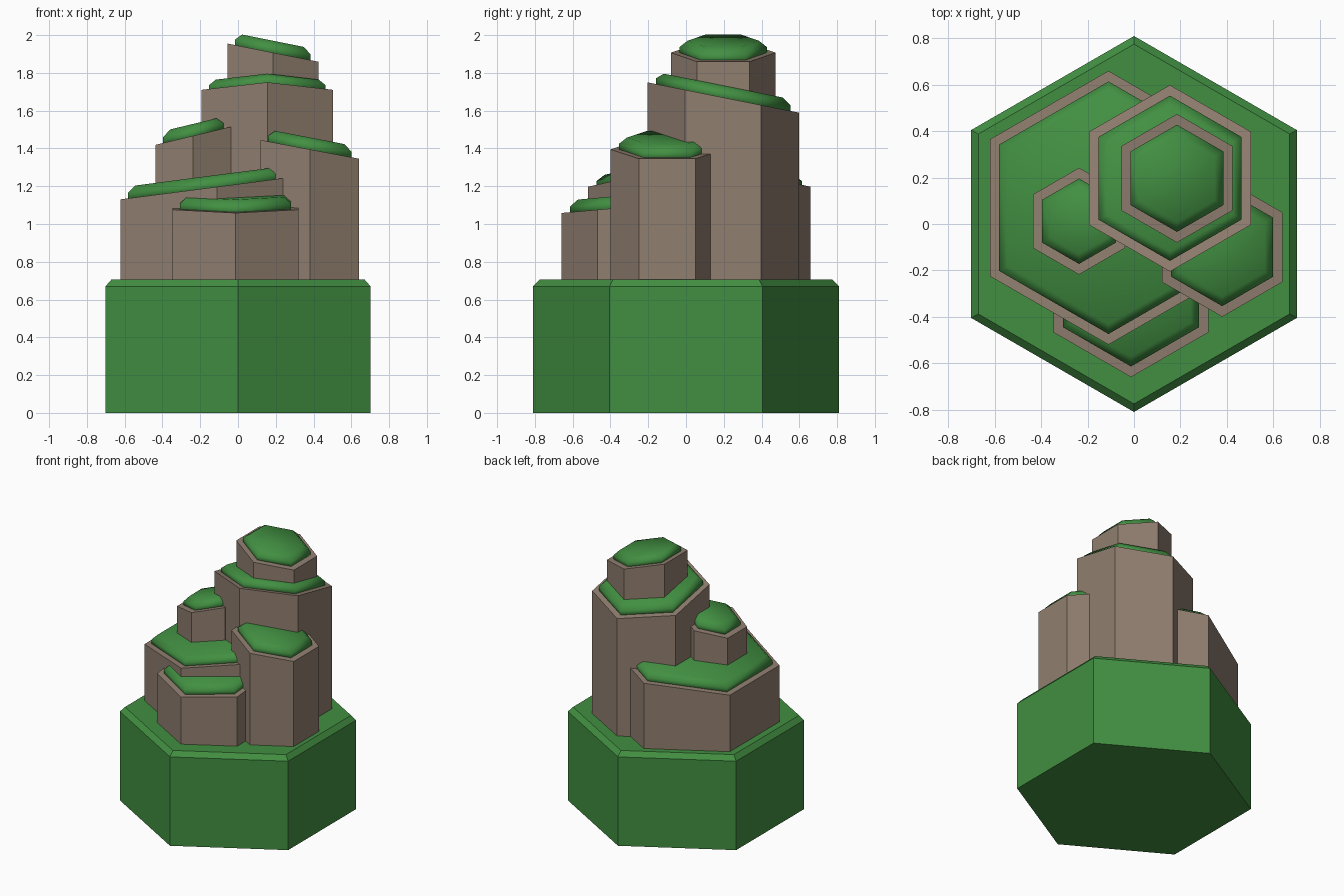
import bpy, bmesh, math

if "Cube" in bpy.data.objects:
    bpy.data.objects.remove(bpy.data.objects["Cube"])


def material(name, rgb):
    m = bpy.data.materials.new(name)
    m.diffuse_color = (*rgb, 1.0)
    m.use_nodes = True
    m.node_tree.nodes["Principled BSDF"].inputs["Base Color"].default_value = m.diffuse_color
    return m


GREEN = material("grass green", (0.054, 0.275, 0.054))
BROWN = material("rock brown", (0.283, 0.212, 0.162))


def hex_stack(name, cx, cy, rings, mat, smooth=False):
    """Loft hexagons (point towards y). rings: (radius, height function of x, y)."""
    bm = bmesh.new()
    loops = []
    for radius, height in rings:
        loop = []
        for i in range(6):
            a = math.radians(90 + 60 * i)
            x, y = cx + radius * math.cos(a), cy + radius * math.sin(a)
            loop.append(bm.verts.new((x, y, height(x, y))))
        loops.append(loop)
    for low, high in zip(loops, loops[1:]):
        for i in range(6):
            j = (i + 1) % 6
            bm.faces.new((low[i], low[j], high[j], high[i]))
    bm.faces.new(loops[0][::-1])
    bm.faces.new(loops[-1])
    for f in bm.faces:
        f.smooth = smooth
    me = bpy.data.meshes.new(name)
    bm.to_mesh(me)
    bm.free()
    me.materials.append(mat)
    ob = bpy.data.objects.new(name, me)
    bpy.context.collection.objects.link(ob)
    return ob


def flat(z):
    return lambda x, y: z


# Grass tile with a chamfered top edge
hex_stack("grass_base", 0, 0,
          [(0.81, flat(0)), (0.81, flat(0.67)), (0.775, flat(0.705))], GREEN)


def rock(name, cx, cy, radius, bottom, top, slope_x, slope_y):
    """Rock column with a tilted top and a rounded grass cap on it."""
    def plane(offset):
        return lambda x, y: top + offset + slope_x * (x - cx) + slope_y * (y - cy)
    hex_stack(name + "_rock", cx, cy,
              [(radius, flat(bottom)), (radius, plane(0))], BROWN)
    r = radius - 0.046
    hex_stack(name + "_grass_cap", cx, cy,
              [(r, plane(-0.015)), (r, plane(0.03)), (r - 0.042, plane(0.063))],
              GREEN, smooth=True)


# name, centre x, centre y, radius, bottom, top at centre, slope x, slope y
rock("wide_left", -0.11, 0.07, 0.59, 0.66, 1.197, 0.13, 0.0)
rock("low_front", -0.013, -0.275, 0.385, 0.66, 1.093, 0.0, 0.09)
rock("right", 0.38, -0.10, 0.30, 0.66, 1.395, -0.19, 0.0)
rock("tall_main", 0.155, 0.197, 0.402, 0.66, 1.67, 0.0, -0.2)
rock("small_left", -0.237, 0.012, 0.23, 1.10, 1.467, 0.24, 0.0)
rock("summit", 0.185, 0.197, 0.277, 1.55, 1.907, -0.2, 0.0)
